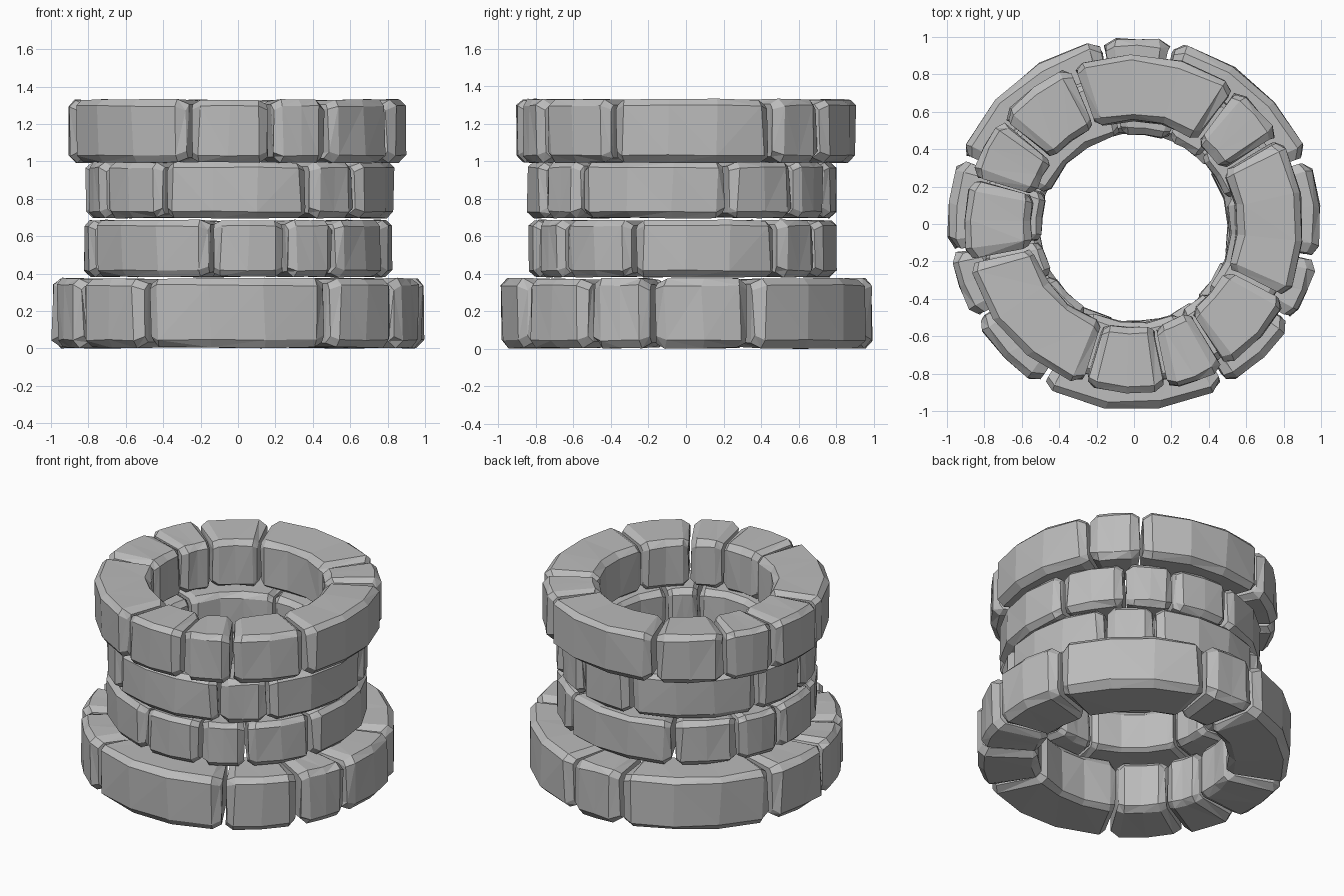
import bpy, bmesh, math, random

if "Cube" in bpy.data.objects:
    bpy.data.objects.remove(bpy.data.objects["Cube"])

stone = bpy.data.materials.new("grey stone")
stone.diffuse_color = (0.5, 0.5, 0.5, 1)
stone.use_nodes = True
stone.node_tree.nodes["Principled BSDF"].inputs["Base Color"].default_value = stone.diffuse_color

# Angular length of each block around a course, in degrees
SPANS = [57, 22, 58.5, 30, 22.5, 29, 59.5, 29, 21, 31.5]
# Chamfered block section: radius and height, both as fractions of the course
SECTION = [(0.61, 0.10), (0.61, 0.86), (0.65, 0.97), (0.96, 0.985),
           (0.995, 0.89), (0.995, 0.12), (0.955, 0.01), (0.65, 0.02)]
MID_R, MID_Z = 0.80, 0.5


def add_block(bm, rng, start, span, radius, height):
    """Sweep the section round an arc, shrinking it at the two end faces."""
    gap, bevel = 0.9, 3.2
    a0, a1 = start + gap, start + span - gap
    cuts = 3 if span > 40 else 2
    inner0, inner1 = a0 + bevel, a1 - bevel
    stations = [(a0, 0.84)]
    stations += [(inner0 + (inner1 - inner0) * i / cuts, 1.0) for i in range(cuts + 1)]
    stations += [(a1, 0.84)]
    rings = []
    for angle, scale in stations:
        ring = []
        for r, z in SECTION:
            rr = MID_R + (r - MID_R) * scale + rng.uniform(-0.009, 0.006)
            zz = MID_Z + (z - MID_Z) * scale + rng.uniform(-0.012, 0.012)
            zz = min(max(zz, 0), 1)
            # hewn ends are wider apart on the inside
            a = math.radians(angle + rng.uniform(-0.6, 0.6))
            ring.append(bm.verts.new((rr * radius * math.cos(a),
                                      rr * radius * math.sin(a), zz * height)))
        rings.append(ring)
    n = len(SECTION)
    for p, q in zip(rings, rings[1:]):
        for i in range(n):
            j = (i + 1) % n
            bm.faces.new((p[i], p[j], q[j], q[i]))
    bm.faces.new(rings[0])
    bm.faces.new(rings[-1][::-1])


def add_course(name, radius, z0, z1, turn, x=0, y=0):
    """One ring of stones; every course repeats the same stones, turned."""
    rng = random.Random(4)
    bm = bmesh.new()
    angle = turn
    for span in SPANS:
        add_block(bm, rng, angle, span, radius, z1 - z0)
        angle += span
    bmesh.ops.triangulate(bm, faces=bm.faces[:])
    bmesh.ops.recalc_face_normals(bm, faces=bm.faces[:])
    mesh = bpy.data.meshes.new(name)
    bm.to_mesh(mesh)
    bm.free()
    mesh.materials.append(stone)
    ob = bpy.data.objects.new(name, mesh)
    ob.location = (x, y, z0)
    bpy.context.collection.objects.link(ob)


# Four stacked courses: wide foot, two narrow middles, wide rim
add_course("base_course", 1.0, 0.0, 0.38, 21)
add_course("lower_middle_course", 0.83, 0.38, 0.69, -19, 0, -0.015)
add_course("upper_middle_course", 0.83, 0.695, 1.0, 240, 0.01, -0.025)
add_course("rim_course", 0.91, 0.99, 1.335, -26)
